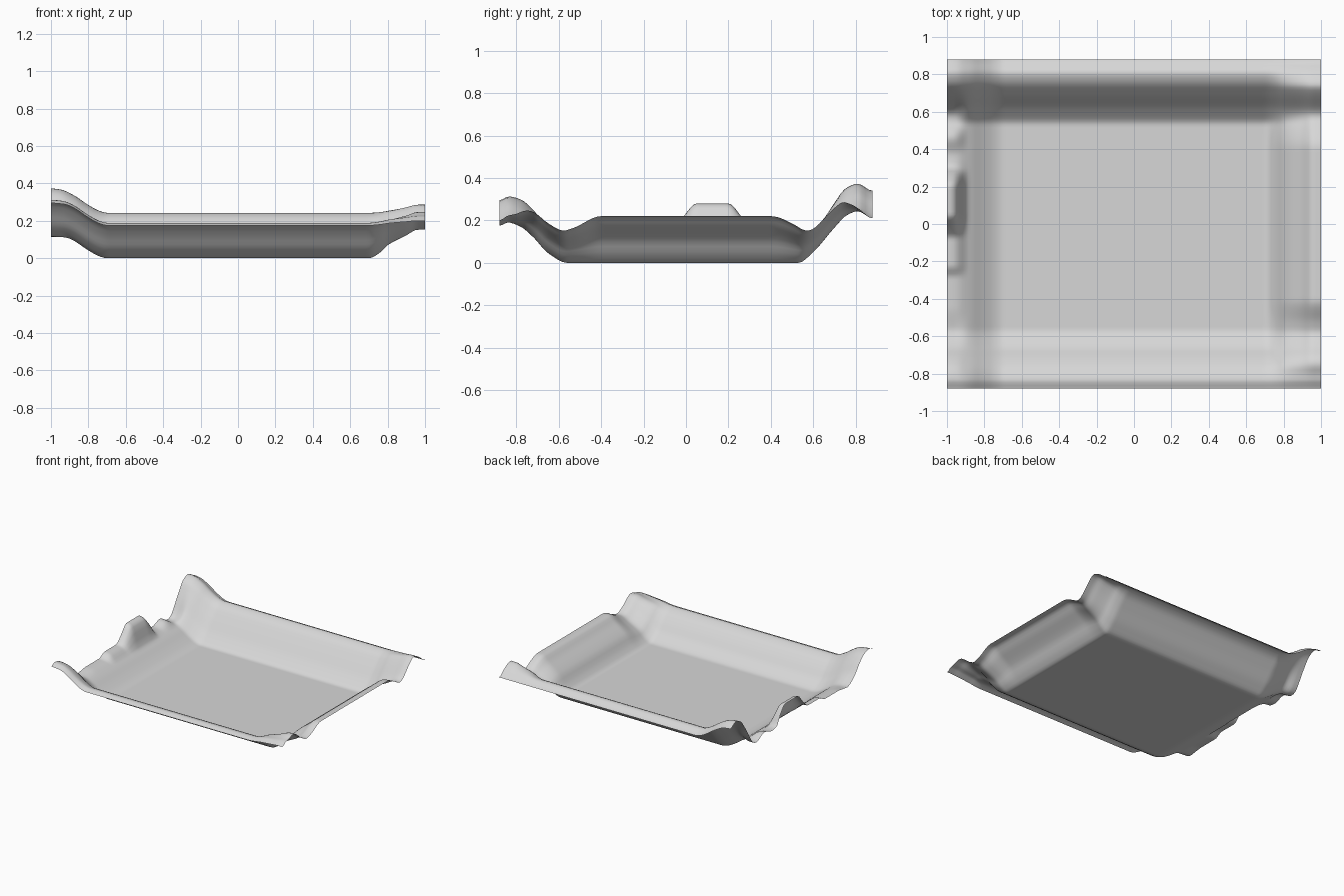
import bpy
import bmesh
import math

cube = bpy.data.objects.get("Cube")
if cube:
    bpy.data.objects.remove(cube, do_unlink=True)


def curve(keys):
    """Smooth curve through (position, value) keys without overshoot."""
    n = len(keys)
    sec = [(keys[i + 1][1] - keys[i][1]) / (keys[i + 1][0] - keys[i][0])
           for i in range(n - 1)]
    tan = [0.0] * n
    for i in range(1, n - 1):
        a, b = sec[i - 1], sec[i]
        tan[i] = 2 * a * b / (a + b) if a * b > 0 else 0.0

    def value(t):
        if t <= keys[0][0]:
            return keys[0][1]
        for i in range(n - 1):
            (p, u), (q, v) = keys[i], keys[i + 1]
            if t <= q:
                h = q - p
                s = (t - p) / h
                return ((2 * s**3 - 3 * s**2 + 1) * u + (s**3 - 2 * s**2 + s) * h * tan[i]
                        + (3 * s**2 - 2 * s**3) * v + (s**3 - s**2) * h * tan[i + 1])
        return keys[-1][1]
    return value


# Front and back walls, with rims that curl over
front_back = curve([(-.88, .175), (-.84, .19), (-.78, .17), (-.72, .12), (-.65, .045),
                    (-.56, 0), (.53, 0), (.60, .05), (.70, .165), (.76, .225),
                    (.81, .243), (.88, .21)])

# Low wall on the -x side and the lumps along its rim
low_wall = curve([(-1, .13), (-.95, .125), (-.88, .095), (-.8, .042), (-.74, .01), (-.7, 0)])
lumps = curve([(-.88, -.01), (-.75, 0), (-.58, -.015), (-.44, 0), (-.29, 0), (-.22, .03),
               (-.08, .03), (-.02, .08), (.05, .15), (.2, .15), (.26, .09), (.31, .01),
               (.37, 0), (.46, .025), (.54, -.015), (.6, -.05), (.68, -.02), (.75, 0), (.88, 0)])
lump_reach = curve([(-1, 1), (-.96, .95), (-.93, .55), (-.89, 0), (-.8, 0)])

# Higher wall on the +x side, dying out at both corners
high_wall = curve([(.7, 0), (.76, .2), (.8, .45), (.9, .8), (.96, 1), (1, 1)])
high_wall_height = curve([(-.88, .025), (-.82, .04), (-.72, .12), (-.66, .14), (-.6, .145),
                          (-.53, .165), (-.4, .22), (.4, .22), (.52, .175), (.6, .11),
                          (.66, .1), (.72, .088), (.78, .04), (.82, .01), (.88, 0)])

# Sheet: a fine grid pressed into the tray shape
bm = bmesh.new()
bmesh.ops.create_grid(bm, x_segments=120, y_segments=106, size=1)
for v in bm.verts:
    x, y = v.co.x, v.co.y * .88
    z = (front_back(y) + low_wall(x) + lumps(y) * lump_reach(x)
         + high_wall_height(y) * high_wall(x))
    v.co = (x, y, max(z, 0))
bm.normal_update()
mesh = bpy.data.meshes.new("tray_sheet")
bm.to_mesh(mesh)
bm.free()
mesh.shade_smooth()

# Plain light grey
grey = bpy.data.materials.new("light_grey")
grey.use_nodes = True
colour = (.68, .68, .68, 1)
grey.diffuse_color = colour
grey.node_tree.nodes["Principled BSDF"].inputs["Base Color"].default_value = colour
mesh.materials.append(grey)

tray = bpy.data.objects.new("tray_sheet", mesh)
bpy.context.collection.objects.link(tray)
